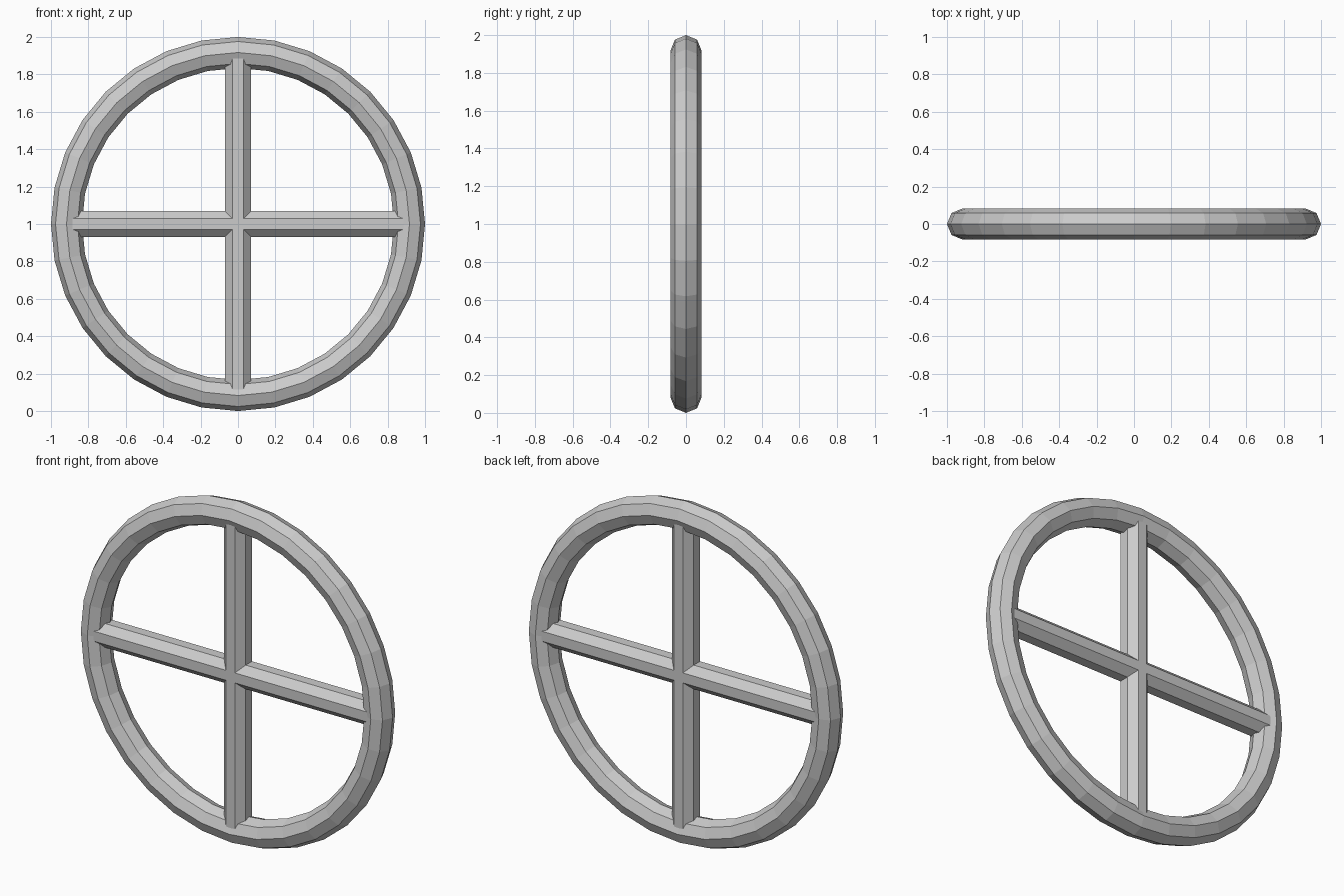
import bpy
from math import pi

if "Cube" in bpy.data.objects:
    bpy.data.objects.remove(bpy.data.objects["Cube"])

RIM_R, TUBE_R, SPOKE_R = 0.917, 0.083, 0.076
CENTRE = (0, 0, 1)

# Rim: low-poly upright ring with an octagonal section
bpy.ops.mesh.primitive_torus_add(major_segments=32, minor_segments=8,
                                 major_radius=RIM_R, minor_radius=TUBE_R,
                                 location=CENTRE, rotation=(pi / 2, 0, 0))
bpy.context.object.name = "rim"


# Spokes: octagonal bars with flat faces to the front, ends buried in the rim
def spoke(name, tilt):
    bpy.ops.mesh.primitive_cylinder_add(vertices=8, radius=SPOKE_R, depth=2 * RIM_R,
                                        location=CENTRE)
    bar = bpy.context.object
    bar.name = name
    bar.rotation_mode = 'ZYX'
    # turn half a facet about the bar's own axis first, then tilt it into place
    from mathutils import Matrix
    bar.data.transform(Matrix.Rotation(pi / 8, 4, 'Z'))
    bar.rotation_euler = (0, tilt, 0)


spoke("vertical_spoke", 0)
spoke("horizontal_spoke", pi / 2)
